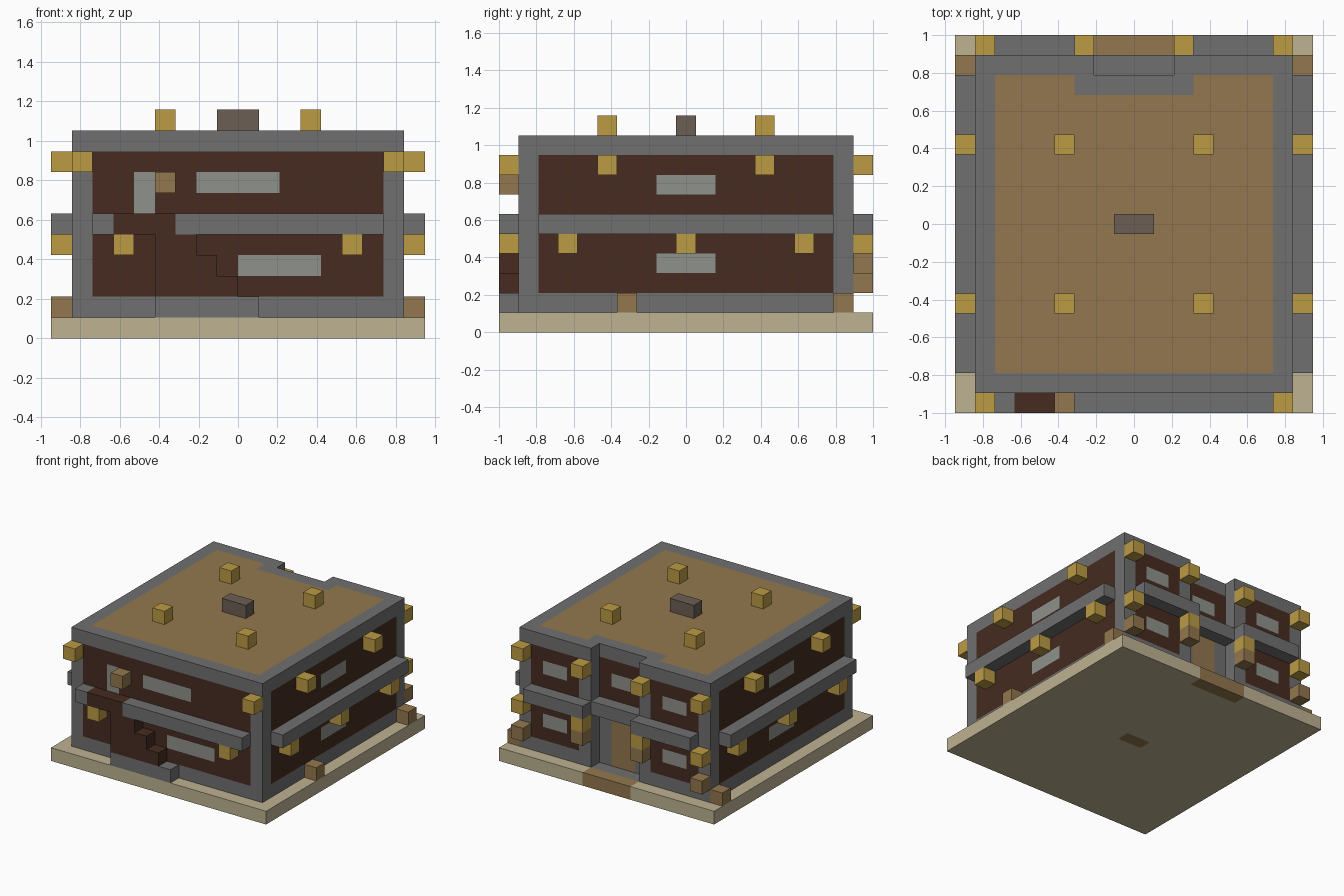
import bpy
import bmesh
from mathutils import Vector

cube = bpy.data.objects.get("Cube")
if cube:
    bpy.data.objects.remove(cube, do_unlink=True)

UNIT = 2 / 19                  # edge of one block
CENTRE = Vector((9, 9.5, 0))   # block coordinates of the model's middle


def srgb(*rgb):
    return tuple((c / 255 / 12.92) if c < 10 else ((c / 255 + 0.055) / 1.055) ** 2.4 for c in rgb) + (1,)


def material(name, *rgb):
    mat = bpy.data.materials.new(name)
    mat.use_nodes = True
    mat.diffuse_color = srgb(*rgb)
    mat.node_tree.nodes["Principled BSDF"].inputs["Base Color"].default_value = srgb(*rgb)
    return mat


STONE = material("grey stone", 112, 112, 112)
WOOD = material("dark wood", 70, 43, 33)
PLANK = material("tan planks", 147, 119, 78)
LAMP = material("lamp yellow", 187, 155, 68)
SAND = material("pale sand", 189, 178, 145)
GLASS = material("pale glass", 143, 145, 139)
BRICK = material("chimney brown", 108, 95, 83)


def finish(name, bm, mats):
    bmesh.ops.recalc_face_normals(bm, faces=bm.faces)
    for v in bm.verts:
        v.co = (v.co - CENTRE) * UNIT
    mesh = bpy.data.meshes.new(name)
    bm.to_mesh(mesh)
    bm.free()
    for m in mats:
        mesh.materials.append(m)
    obj = bpy.data.objects.new(name, mesh)
    bpy.context.collection.objects.link(obj)
    return obj


def prism(outline, low, high):
    """Extrude a footprint upwards."""
    bm = bmesh.new()
    face = bm.faces.new([bm.verts.new((x, y, low)) for x, y in outline])
    top = bmesh.ops.extrude_face_region(bm, geom=[face])["geom"]
    bmesh.ops.translate(bm, vec=(0, 0, high - low),
                        verts=[g for g in top if isinstance(g, bmesh.types.BMVert)])
    return bm


def rect(x0, x1, y0, y1):
    return [(x0, y0), (x1, y0), (x1, y1), (x0, y1)]


def box(name, mat, x, y, z, dx=1, dy=1, dz=1):
    return finish(name, prism(rect(x, x + dx, y, y + dy), z, z + dz), [mat])


def painted(name, bm, mats, regions):
    """Cut the surface along the block grid and colour faces lying inside each region."""
    for axis in range(3):
        for i in range(1, 19):
            point, normal = Vector(), Vector()
            point[axis], normal[axis] = i, 1
            bmesh.ops.bisect_plane(bm, geom=bm.verts[:] + bm.edges[:] + bm.faces[:],
                                   plane_co=point, plane_no=normal, dist=1e-4)
    for mat, *spans in regions:
        for f in bm.faces:
            c = f.calc_center_median()
            if all(lo - 0.01 <= v <= hi + 0.01 for v, (lo, hi) in zip(c, spans)):
                f.material_index = mats.index(mat)
    bmesh.ops.dissolve_limit(bm, angle_limit=0.01, verts=bm.verts, edges=bm.edges,
                             delimit={'MATERIAL'})
    return finish(name, bm, mats)


# Ground slab with a doorstep and a centre patch underneath
painted("ground_slab", prism(rect(0, 18, 0, 19), 0, 1), [SAND, PLANK, STONE], [
    (PLANK, (7, 11), (18, 19), (0, 1)),
    (PLANK, (8, 10), (9, 10), (0, 0)),
    (STONE, (7, 11), (17, 18), (1, 1)),
])

# House walls and roof, with a recessed bay in the back
footprint = [(1, 1), (17, 1), (17, 18), (11, 18), (11, 17), (7, 17), (7, 18), (1, 18)]
paint = [
    (PLANK, (2, 16), (2, 17), (10, 10)),
    (STONE, (6, 12), (16, 17), (10, 10)),
]
LOWER, UPPER = (2, 5), (6, 9)
for storey in (LOWER, UPPER):
    pane = (storey[0] + 1, storey[0] + 2)
    paint.append((WOOD, (2, 16), (1, 1), storey))
    for side in (1, 17):
        paint.append((WOOD, (side, side), (2, 17), storey))
        paint.append((GLASS, (side, side), (8, 11), pane))
    for x in (2, 12):
        paint.append((WOOD, (x, x + 4), (18, 18), storey))
        paint.append((GLASS, (x + 1, x + 3), (18, 18), pane))
paint += [
    (GLASS, (9, 13), (1, 1), (3, 4)),
    (GLASS, (7, 11), (1, 1), (7, 8)),
    (GLASS, (4, 5), (1, 1), (6, 8)),        # upstairs front door
    (WOOD, (7, 11), (17, 17), UPPER),
    (GLASS, (8, 10), (17, 17), (7, 8)),
    (PLANK, (8, 10), (17, 17), (1, 5)),     # back door
]
painted("house_body", prism(footprint, 1, 10), [STONE, WOOD, PLANK, GLASS], paint)

# Ledges around the middle of the house
for side, x in (("right", 0), ("left", 17)):
    box(f"{side}_ledge", STONE, x, 2, 5, dy=15)
    box(f"back_{side}_ledge", STONE, 2 if x == 0 else 11, 18, 5, dx=5)
box("back_bay_ledge", STONE, 7, 17, 5, dx=4)
box("front_ledge_end", STONE, 2, 0, 5)
box("front_ledge", STONE, 6, 0, 5, dx=10)

# Front staircase and landing
box("stair_landing", WOOD, 3, 0, 5, dx=3)
for z in range(1, 5):
    box(f"stair_step_{z}", STONE if z == 1 else WOOD, 5, 0, z, dx=6 - z)

# Roof chimney and lamps
box("chimney", BRICK, 8, 9, 10, dx=2)
for x in (5, 12):
    for y in (5, 13):
        box("roof_lamp", LAMP, x, y, 10)

# Side lamps
for x in (0, 17):
    for y in (5, 13):
        box("side_upper_lamp", LAMP, x, y, 8)
    for y in (3, 9, 15):
        box("side_lower_lamp", LAMP, x, y, 4)
    box("side_back_crate", PLANK, x, 17, 1)
box("side_crate", PLANK, 17, 6, 1)

# Front lamps and door sign block
for upper_x, lower_x in ((1, 3), (16, 14)):
    box("front_upper_lamp", LAMP, upper_x, 0, 8)
    box("front_lower_lamp", LAMP, lower_x, 0, 4)
box("front_door_block", PLANK, 5, 0, 7)

# Back lamps with their brackets
for x in (1, 6, 11, 16):
    box("back_upper_lamp", LAMP, x, 18, 8)
    box("back_lower_lamp", LAMP, x, 18, 4)
    box("back_bracket", PLANK, x, 18, 3 if x in (6, 11) else 2)
